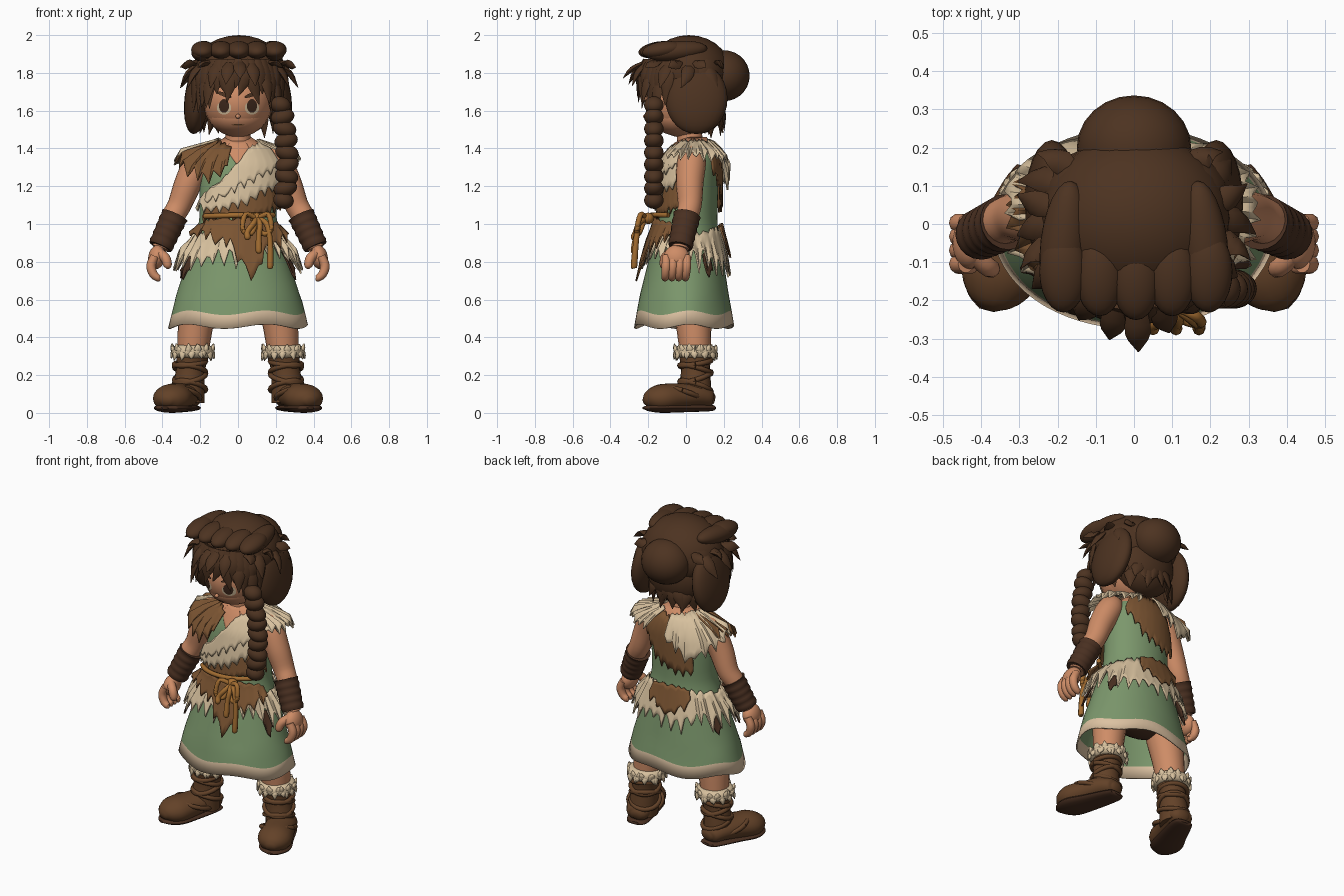
import bpy, bmesh, math, random
from mathutils import Vector, Matrix, Euler
random.seed(4)
rnd = random.uniform
if "Cube" in bpy.data.objects:
    bpy.data.objects.remove(bpy.data.objects["Cube"])

def material(name, *rgb):
    m = bpy.data.materials.new(name)
    m.use_nodes = True
    m.diffuse_color = (*rgb, 1)
    m.node_tree.nodes["Principled BSDF"].inputs["Base Color"].default_value = (*rgb, 1)
    return m

HAIR = material("dark_brown_hair", .074, .033, .015)
SKIN = material("tan_skin", .62, .265, .135)
GREEN = material("sage_cloth", .2, .31, .15)
HEM = material("beige_hem", .72, .54, .36)
FUR = material("cream_fur", .68, .53, .34)
LEATHER = material("brown_hide", .2, .09, .032)
ROPE = material("ochre_rope", .36, .15, .03)
BOOT = material("boot_leather", .125, .054, .021)
WRAP = material("dark_wrap", .067, .029, .015)
EYE = material("eye_brown", .05, .022, .012)

def finish(bm, name, *mats, angle=.8, thick=0):
    bmesh.ops.recalc_face_normals(bm, faces=bm.faces)
    me = bpy.data.meshes.new(name)
    bm.to_mesh(me)
    bm.free()
    for m in mats:
        me.materials.append(m)
    me.shade_smooth()
    me.set_sharp_from_angle(angle=angle)
    ob = bpy.data.objects.new(name, me)
    bpy.context.collection.objects.link(ob)
    if thick:
        ob.modifiers.new("thickness", "SOLIDIFY").thickness = thick

def balls(name, mat, *specs):
    """One object of ellipsoids: (location, radii, optional rotation)."""
    bm = bmesh.new()
    for loc, r, *rot in specs:
        m = Matrix.LocRotScale(Vector(loc), Euler(rot[0] if rot else (0, 0, 0)), Vector(r))
        bmesh.ops.create_uvsphere(bm, u_segments=24, v_segments=14, radius=1, matrix=m)
    finish(bm, name, mat)

def grid_faces(bm, rows, closed):
    for a, b in zip(rows, rows[1:]):
        n = len(a)
        for i in range(n if closed else n - 1):
            bm.faces.new((a[i], a[(i + 1) % n], b[(i + 1) % n], b[i]))

def tube(bm, pts, s=1, sides=10, flat=1, ref=None, k=4):
    """Smooth sweep through (x, y, z, radius) points, mirrored by s."""
    P = [Vector((p[0] * s, *p[1:])) for p in pts]
    P = [2 * P[0] - P[1]] + P + [2 * P[-1] - P[-2]]
    path = []
    for a, b, c, d in zip(P, P[1:], P[2:], P[3:]):
        for t in (j / k for j in range(k)):
            path.append(b + (c - a) * (t / 2) + (2 * a - 5 * b + 4 * c - d) * (t * t / 2)
                        + (3 * b - a - 3 * c + d) * (t ** 3 / 2))
    path.append(P[-2])
    span = path[-1].xyz - path[0].xyz
    ref = Vector(ref) if ref else Vector((0, 1, 0) if abs(span.z) > span.xy.length else (0, 0, 1))
    rows = []
    for i, p in enumerate(path):
        t = path[min(i + 1, len(path) - 1)].xyz - path[max(i - 1, 0)].xyz
        u = t.cross(ref).normalized()
        v = u.cross(t).normalized() * flat
        rows.append([bm.verts.new(p.xyz + max(p.w, .002) * (u * math.cos(q) + v * math.sin(q)))
                     for q in (math.tau * i / sides for i in range(sides))])
    grid_faces(bm, rows, True)
    bm.faces.new(rows[0])
    bm.faces.new(rows[-1])

def tubes(name, mat, *paths, **options):
    bm = bmesh.new()
    for p in paths:
        tube(bm, p, **options)
    finish(bm, name, mat)

def ring(c, rx, ry, r, tilt=0, a0=0, a1=360):
    return [(c[0] + rx * math.cos(a), c[1] + ry * math.sin(a), c[2] + tilt * math.cos(a + 1), r)
            for a in (math.radians(a0 + (a1 - a0) * i / 16) for i in range(17))]

def lerp_keys(keys, x):
    for a, b in zip(keys, keys[1:]):
        if x <= b[0]:
            break
    t = min(max((x - a[0]) / (b[0] - a[0]), 0), 1)
    return [p + (q - p) * t for p, q in zip(a[1:], b[1:])]

# Dress: elliptical rows of height, half width, half depth, centre y
PROFILE = [(.46, .37, .265, -.01), (.6, .335, .24, -.01), (.8, .27, .2, 0), (1, .205, .155, .01),
           (1.2, .205, .15, .02), (1.32, .2, .14, .03), (1.4, .155, .11, .04), (1.46, .07, .07, .04)]

def surface(a, z, off=0):
    rx, ry, cy = lerp_keys(PROFILE, z)
    return Vector(((rx + off) * math.cos(a), cy + (ry + off) * math.sin(a), z))

bm = bmesh.new()
rows = []
for z in [.458, .53] + [.58 + .05 * i for i in range(16)] + [1.38, 1.42, 1.46]:
    wave = .012 if z < .6 else 0
    rows.append([bm.verts.new(surface(a, z) + Vector((0, 0, wave * math.sin(5 * a + 1))))
                 for a in (math.tau * i / 64 for i in range(64))])
grid_faces(bm, rows, True)
for f in bm.faces:
    z = f.calc_center_median().z
    f.material_index = 1 if z < .515 else 2 if z > 1.38 else 0
finish(bm, "dress", GREEN, HEM, SKIN, thick=.008)

def drape(name, mat, keys, jag, off, flare=.02, step=4):
    """Ragged cloth over the dress; keys are (degrees, lower edge, upper edge)."""
    bm = bmesh.new()
    n = int((keys[-1][0] - keys[0][0]) / step)
    cols = []
    for i in range(n + 1):
        deg = keys[0][0] + (keys[-1][0] - keys[0][0]) * i / n
        a = math.radians(deg)
        lo, hi = lerp_keys(keys, deg)
        lo += jag * (rnd(-1.1, -.4) if i % 3 == 1 else rnd(-.2, .5))
        hi += jag * .2 * rnd(-1, 1)
        spread = flare * (.3 + .7 * math.cos(a) ** 2)
        cols.append([bm.verts.new(surface(a, lo + (hi - lo) * j / 6, off + spread * (1 - j / 6)))
                     for j in range(7)])
    grid_faces(bm, cols, False)
    finish(bm, name, mat, angle=.5, thick=.009)

# Neckline, chest, shoulder and back hides
drape("neckline", SKIN, [(248, 1.4, 1.44), (270, 1.31, 1.44), (292, 1.4, 1.44)], 0, .004, 0, 2)
drape("chest_hide", LEATHER, [(215, 1.03, 1.08), (270, 1.03, 1.2), (345, 1.1, 1.3)], .03, .012, step=3)
drape("fur_sash", FUR, [(205, 1.09, 1.13), (245, 1.08, 1.22), (270, 1.1, 1.32), (290, 1.14, 1.4),
                        (335, 1.22, 1.44)], .045, .026)
drape("fur_sash_upper", FUR, [(225, 1.13, 1.17), (250, 1.15, 1.23), (270, 1.2, 1.33), (290, 1.25, 1.41),
                              (335, 1.32, 1.44)], .035, .034)
drape("right_shoulder_hide", LEATHER, [(160, 1.38, 1.44), (200, 1.35, 1.44), (232, 1.24, 1.43),
                                       (258, 1.31, 1.4)], .06, .025, .12)
drape("left_shoulder_fur", FUR, [(-35, 1.37, 1.445), (0, 1.38, 1.445), (62, 1.35, 1.445)], .04, .03, .12, 3)
drape("back_fur", FUR, [(92, 1.32, 1.44), (125, 1.22, 1.44), (165, 1.33, 1.45), (185, 1.38, 1.45)], .05, .03, .12)
drape("back_hide", LEATHER, [(40, 1.3, 1.43), (70, 1.16, 1.43), (100, 1.09, 1.4), (132, 1.1, 1.24)], .04, .022)
# Waist tatters
drape("waist_fur", FUR, [(0, .84, .94), (60, .81, .97), (120, .81, .97), (180, .84, .95), (235, .82, .96),
                         (270, .85, .95), (300, .86, .95), (360, .83, .94)], .085, .014, .05)
drape("waist_hide_front", LEATHER, [(205, .97, .99), (235, .94, 1.03), (262, .91, 1.03), (284, .73, 1.03),
                                    (298, .87, 1.03), (338, .95, 1)], .05, .035, .04)
drape("waist_hide_back", LEATHER, [(65, .93, .99), (92, .84, 1), (125, .92, .99)], .05, .032, .04)
for i, a in enumerate((25, 150, 203, 330)):
    drape(f"hide_scrap_{i}", WRAP, [(a, .8, .85), (a + 6, .71, .85), (a + 12, .78, .83)], .03, .02, step=3)

# Rope belt with knot, tails and loops
tubes("rope_belt", ROPE, ring((0, .01, 1.04), .222, .195, .014, .008, 218, 328), sides=8, ref=(0, 0, 1))
balls("rope_knot", ROPE, ((.1, -.2, 1.03), (.035, .03, .03)))
tubes("rope_tails", ROPE, *[[(.1, -.21, 1.03, .014), (x * .6 + .05, -.25, 1, .015), (x, -.265, .9 + (z - .78) * .4, .015),
                             (x, -.275, z, .017), (x, -.275, z - .015, .008)]
                            for x, z in ((.17, .78), (.11, .86), (.05, .93))], sides=8)
tubes("rope_loops", ROPE, *[[(.1, -.21, 1.03, .013), (.1 + d * .06, -.24, 1.05, .014), (.1 + d * .075, -.26, .97, .014),
                             (.1 + d * .03, -.25, .95, .014), (.1, -.22, 1.02, .013)] for d in (-1, 1)], sides=8)

# Neck, head and undergarment
tubes("neck", SKIN, [(0, .03, 1.38, .085), (0, .02, 1.45, .068), (0, .01, 1.55, .07)], sides=20)
HC, HR = Vector((0, -.02, 1.65)), Vector((.185, .2, .19))
balls("head", SKIN, (HC, HR), ((0, -.04, 1.58), (.16, .157, .112)), ((0, -.215, 1.57), (.013, .012, .012)))
balls("undergarment", WRAP, ((0, .02, .7), (.23, .13, .13)))

def face_plates(name, mat, places, w, h, off):
    """Oval plates (x, z, tilt) following the curve of the face."""
    bm = bmesh.new()
    for cx, cz, rot in places:
        def at(x, z):
            q = 1 - (x / HR.x) ** 2 - ((z - HC.z) / HR.z) ** 2
            return bm.verts.new((x, HC.y - HR.y * math.sqrt(max(q, 0)) - off, z))
        mid, rim = at(cx, cz), []
        for a in (math.tau * i / 16 for i in range(16)):
            p = Matrix.Rotation(rot, 2) @ Vector((w * math.cos(a), h * math.sin(a)))
            rim.append(at(cx + p.x, cz + p.y))
        for i in range(16):
            bm.faces.new((mid, rim[i - 1], rim[i]))
    finish(bm, name, mat)

face_plates("eye_whites", FUR, [(-.074, 1.615, 0), (.074, 1.615, 0)], .038, .036, .003)
face_plates("irises", EYE, [(-.074, 1.625, 0), (.074, 1.625, 0)], .027, .036, .006)
face_plates("eyebrows", HAIR, [(-.074, 1.685, -.35), (.074, 1.685, .35)], .042, .01, .007)
face_plates("mouth", LEATHER, [(0, 1.525, 0)], .035, .004, .008)

# Hair masses: crown, back, bun, side puffs, front roll and braid
balls("hair_crown", HAIR, ((.005, .015, 1.8), (.25, .225, .2)), ((0, .08, 1.67), (.2, .14, .19)),
      ((.005, .075, 1.79), (.245, .15, .17)))
balls("hair_bun", HAIR, ((0, .2, 1.785), (.15, .137, .135)))
balls("hair_side_puffs", HAIR, *[((.215 * s, .055, 1.665), (.068, .165, .19), (0, -.12 * s, 0)) for s in (-1, 1)])
balls("hair_side_rolls", HAIR, *[((.185 * s, -.05, 1.915), (.06, .165, .052), (.1, 0, .12 * s)) for s in (-1, 1)])
balls("hair_front_roll", HAIR, *[((.095 * i + .005, -.145 + .01 * abs(i), 1.922), (.063, .108, .044), (.15, 0, 0))
                                 for i in range(-2, 3)])
balls("braid", HAIR, *[((.225 + .035 * math.sin(i / 3), -.17, 1.63 - .063 * i),
                        (.063 - .008 * (i in (0, 8)), .052, .045), (0, .25 * (-1) ** i, 0)) for i in range(9)])

def lock(bm, deg, z0, r0, z1, r1, w, drift=0):
    """Pointed strand from ring radius r0 at z0 to r1 at z1."""
    a = math.radians(deg)
    c, s, c1, s1 = math.cos(a), math.sin(a), math.cos(a + drift), math.sin(a + drift)
    rm, zm = r0 + (r1 - r0) * .55 + .008, z0 + (z1 - z0) * .45
    tube(bm, [(r0 * c, r0 * s, z0, w * .7), (rm * c, rm * s, zm, w), (r1 * c1, r1 * s1, z1, .002)],
         sides=6, flat=.45, ref=(c, s, 0), k=3)

bm = bmesh.new()
for i in range(15):
    deg = 205 + i * 130 / 14
    drop = .07 * abs(math.cos(math.radians(deg)))
    lock(bm, deg, 1.87, .215, 1.69 - drop + (-.035, .03, 0)[i % 3], .258, .042, rnd(-.16, .16))
for deg, r, z in ((272, .335, 1.77), (258, .31, 1.74), (288, .3, 1.73), (240, .29, 1.72)):
    lock(bm, deg, 1.86, .21, z, r, .034)
for s in (0, 1):
    for i in range(7):
        lock(bm, 180 * s - 40 + 14 * i, 1.86, .2, (1.83, 1.72)[i % 2], rnd(.29, .325), .034, rnd(-.12, .12))
    for deg in (36, 45, 54):
        lock(bm, -deg if s else 180 + deg, 1.82, .215, rnd(1.56, 1.64), rnd(.25, .29), .036)
finish(bm, "hair_bangs", HAIR)
bm = bmesh.new()
for i in range(15):
    lock(bm, 10 + i * 160 / 14, 1.66, .16, rnd(1.45, 1.54), rnd(.19, .24), .042, rnd(-.15, .15))
finish(bm, "hair_nape", HAIR)

# Limbs, built once and mirrored
for s, side in ((-1, "right_"), (1, "left_")):
    tubes(side + "arm", SKIN, [(.14, .03, 1.38, .04), (.2, .03, 1.34, .075), (.262, .02, 1.22, .073),
                               (.31, .02, 1.1, .063), (.355, 0, 1.02, .058), (.41, -.03, .87, .045)], s=s, sides=20)
    tubes(side + "wrist_wrap", WRAP, [(.335 + .0085 * i, .005 - .004 * i, 1.045 - .0185 * i,
                                       (.069 if i % 2 else .074) - .0008 * i) for i in range(10)], s=s, sides=20, k=2)
    balls(side + "palm", SKIN, ((.43 * s, -.05, .825), (.045, .068, .065), (0, -.2 * s, 0)))
    fingers = [[(.44, y, .83, .023), (.46, y, .78, .025), (.448, y - .004, .735, .023), (.42, y - .006, .712, .018),
                (.41, y - .006, .71, .006)] for y in (-.105, -.069, -.033, .003)]
    thumb = [(.42, -.08, .85, .026), (.385, -.11, .82, .026), (.372, -.118, .78, .022), (.37, -.118, .763, .007)]
    tubes(side + "fingers", SKIN, thumb, *fingers, s=s)
    tubes(side + "leg", SKIN, [(.15, .02, .82, .1), (.2, .03, .62, .105), (.223, .04, .48, .095), (.24, .05, .3, .08)],
          s=s, sides=20)
    # Boot with sole, crossed straps and fur cuff
    tubes(side + "boot_shaft", BOOT, [(.24, .05, .32, .09), (.25, .05, .24, .077), (.258, .05, .16, .082),
                                      (.268, .05, .06, .09)], s=s, sides=20)
    tubes(side + "boot_foot", BOOT, [(.25, .15, .07, .03), (.255, .122, .076, .067), (.28, .05, .09, .087),
                                     (.315, -.04, .086, .095), (.352, -.13, .077, .102), (.373, -.188, .07, .074),
                                     (.384, -.22, .06, .025)], s=s, sides=18, flat=.74)
    tubes(side + "sole", WRAP, [(.25, .155, .026, .03), (.257, .125, .026, .064), (.312, -.03, .026, .086),
                                (.353, -.13, .026, .096), (.376, -.19, .026, .068), (.386, -.226, .026, .02)],
          s=s, sides=16, flat=.27)
    tubes(side + "boot_straps", BOOT, ring((.3, -.02, .1), .098, .1, .014, .035),
          *[ring((.254, .05, z), .083, .083, .014, t) for z, t in ((.14, .03), (.19, -.03), (.23, .025), (.265, -.015))],
          s=s, sides=8, ref=(0, 0, 1), k=2)
    bm = bmesh.new()
    tube(bm, ring((.24, .05, .325), .08, .08, .035), s, 8, 1, (0, 0, 1), 2)
    for i in range(48):
        a, z = math.tau * i / 24 + rnd(-.1, .1), (rnd(.35, .37) if i % 2 else rnd(.275, .295))
        c, q = math.cos(a), math.sin(a)
        tube(bm, [(.24 + r * c, .05 + r * q, .325 + (z - .325) * t, w)
                  for r, t, w in ((.09, 0, .022), (.107, .35, .02), (.114, 1, .003))], s, 5, .7, (c * s, q, .1), 2)
    finish(bm, side + "boot_fur", FUR, angle=1.5)
